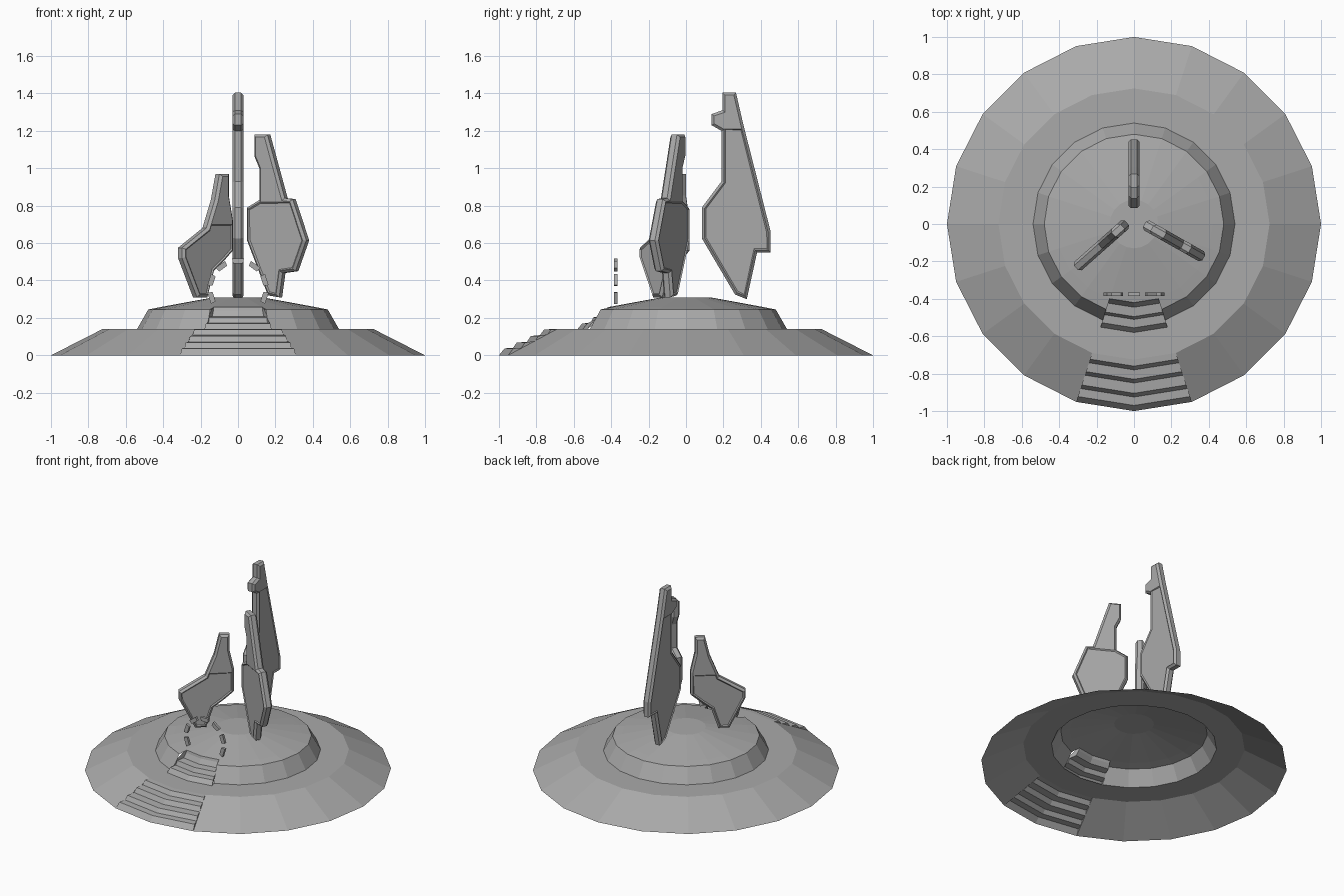
import bpy, bmesh, math
from mathutils import Vector, Matrix

if "Cube" in bpy.data.objects:
    bpy.data.objects.remove(bpy.data.objects["Cube"], do_unlink=True)

stone = bpy.data.materials.new("grey_stone")
stone.use_nodes = True
GREY = (0.4, 0.4, 0.4, 1)
stone.diffuse_color = GREY
stone.node_tree.nodes["Principled BSDF"].inputs["Base Color"].default_value = GREY


def add_object(name, bm):
    mesh = bpy.data.meshes.new(name)
    bm.to_mesh(mesh)
    bm.free()
    mesh.materials.append(stone)
    obj = bpy.data.objects.new(name, mesh)
    bpy.context.collection.objects.link(obj)
    return obj


SIDES = 20
FRONT = 3 * SIDES // 4      # index of the corner facing -y


def ring_point(i, r, z):
    a = math.tau * i / SIDES
    return Vector((r * math.cos(a), r * math.sin(a), z))


# Terraced mound: an open shell, with gaps at the front for the stairs
mound = [(1, 0), (0.725, 0.14), (0.54, 0.14), (0.48, 0.245), (0.42, 0.257), (0.13, 0.31)]
gaps = (0, 2, 3)
bm = bmesh.new()
rings = [[bm.verts.new(ring_point(i, r, z)) for i in range(SIDES)] for r, z in mound]
for level in range(len(mound) - 1):
    lower, upper = rings[level], rings[level + 1]
    for i in range(SIDES):
        if level in gaps and i in (FRONT - 1, FRONT):
            continue
        j = (i + 1) % SIDES
        bm.faces.new((lower[i], lower[j], upper[j], upper[i]))
bm.faces.new(rings[-1])
add_object("mound", bm)


def mound_height(r):
    for (r0, z0), (r1, z1) in zip(mound, mound[1:]):
        if r1 <= r <= r0:
            return z0 + (z1 - z0) * (r0 - r) / (r0 - r1)
    return mound[-1][1]


# Stairs: a stepped strip across two mound sides, closed by cheek walls
def add_stairs(name, profile):
    bm = bmesh.new()
    columns = [[bm.verts.new(ring_point(FRONT + k, r, z)) for r, z in profile]
               for k in (-1, 0, 1)]
    for left, right in zip(columns, columns[1:]):
        for n in range(len(profile) - 1):
            bm.faces.new((left[n], right[n], right[n + 1], left[n + 1]))
    for k in (-1, 1):
        stepped = columns[k + 1]
        slope = [bm.verts.new(ring_point(FRONT + k, r, mound_height(r))) for r, z in profile]
        for n in range(len(profile) - 1):
            quad = [stepped[n], stepped[n + 1], slope[n + 1], slope[n]]
            bm.faces.new(quad if k < 0 else quad[::-1])
    bmesh.ops.remove_doubles(bm, verts=bm.verts, dist=0.0005)
    add_object(name, bm)


add_stairs("lower_stairs", [(1, 0), (0.97, 0.037), (0.925, 0.04), (0.905, 0.068),
                            (0.85, 0.072), (0.83, 0.103), (0.78, 0.108),
                            (0.76, 0.137), (0.725, 0.14)])
add_stairs("upper_stairs", [(0.58, 0.14), (0.555, 0.17), (0.51, 0.174), (0.495, 0.203),
                            (0.445, 0.208), (0.425, 0.24), (0.42, 0.257)])


# Shards: upright chamfered slabs with a sunken panel on both broad faces
def add_shard(name, outline, angle, foot, panel_top, thickness=0.06):
    bm = bmesh.new()
    face = bm.faces.new([bm.verts.new((s, -thickness / 2, z)) for s, z in outline])
    extruded = bmesh.ops.extrude_face_region(bm, geom=[face], use_keep_orig=True)
    moved = [v for v in extruded["geom"] if isinstance(v, bmesh.types.BMVert)]
    bmesh.ops.translate(bm, verts=moved, vec=(0, thickness, 0))
    bmesh.ops.recalc_face_normals(bm, faces=bm.faces)
    rim = [e for e in bm.edges if abs(e.verts[0].co.y - e.verts[1].co.y) < 0.001]
    bmesh.ops.bevel(bm, geom=rim, offset=0.014, segments=1, affect='EDGES')
    caps = [f for f in bm.faces if abs(f.normal.y) > 0.99]
    cut = caps + list({e for f in caps for e in f.edges})
    bmesh.ops.bisect_plane(bm, geom=cut, plane_co=(0, 0, panel_top), plane_no=(0, 0, 1))
    bm.normal_update()
    panels = [f for f in bm.faces if abs(f.normal.y) > 0.99
              and f.calc_center_median().z < panel_top]
    bmesh.ops.inset_region(bm, faces=panels, thickness=0.008, depth=-0.006)
    bm.transform(Matrix.Translation((foot[0], foot[1], 0)) @ Matrix.Rotation(angle, 4, 'Z'))
    add_object(name, bm)


def stretch(points, angle):
    return [(x / math.cos(angle), z) for x, z in points]


tall = [(0.195, 1.405), (0.267, 1.405), (0.305, 1.24), (0.453, 0.66), (0.453, 0.55),
        (0.38, 0.55), (0.325, 0.3), (0.262, 0.325), (0.085, 0.625), (0.085, 0.79),
        (0.19, 0.93), (0.19, 1.2), (0.137, 1.23), (0.137, 1.29), (0.195, 1.31)]
add_shard("back_shard", tall, math.pi / 2, (0, 0), 1.21)

middle = [(0.095, 1.18), (0.165, 1.18), (0.258, 0.84), (0.3, 0.835), (0.373, 0.615),
          (0.315, 0.45), (0.246, 0.44), (0.228, 0.31), (0.168, 0.32), (0.056, 0.615),
          (0.056, 0.79), (0.122, 0.83), (0.122, 1.0), (0.095, 1.065)]
turn = math.radians(-29.5)
add_shard("left_shard", stretch(middle, turn), turn, (0, 0.031), 0.82)

short = [(-0.11, 0.97), (-0.06, 0.97), (-0.06, 0.855), (-0.038, 0.72), (-0.038, 0.56),
         (-0.09, 0.5), (-0.14, 0.45), (-0.175, 0.31), (-0.23, 0.31), (-0.31, 0.52),
         (-0.31, 0.575), (-0.18, 0.68), (-0.135, 0.83)]
turn = math.radians(41.5)
add_shard("right_shard", stretch(short, turn), turn, (0, 0.04), 0.7)


# Broken arch: seven thin blocks standing in a ring above the stairs
def add_arch_block(name, angle, half=math.radians(11)):
    bm = bmesh.new()
    section = [(0.137, -half), (0.165, -half), (0.165, half), (0.137, half)]
    back, front = [[bm.verts.new((r * math.cos(angle + a), y, 0.355 + r * math.sin(angle + a)))
                    for r, a in section] for y in (-0.366, -0.384)]
    bm.faces.new(back)
    bm.faces.new(front[::-1])
    for n in range(4):
        m = (n + 1) % 4
        bm.faces.new((back[n], front[n], front[m], back[m]))
    bmesh.ops.recalc_face_normals(bm, faces=bm.faces)
    add_object(name, bm)


for n in range(7):
    add_arch_block(f"arch_block_{n + 1}", math.radians(-18 + 36 * n))
